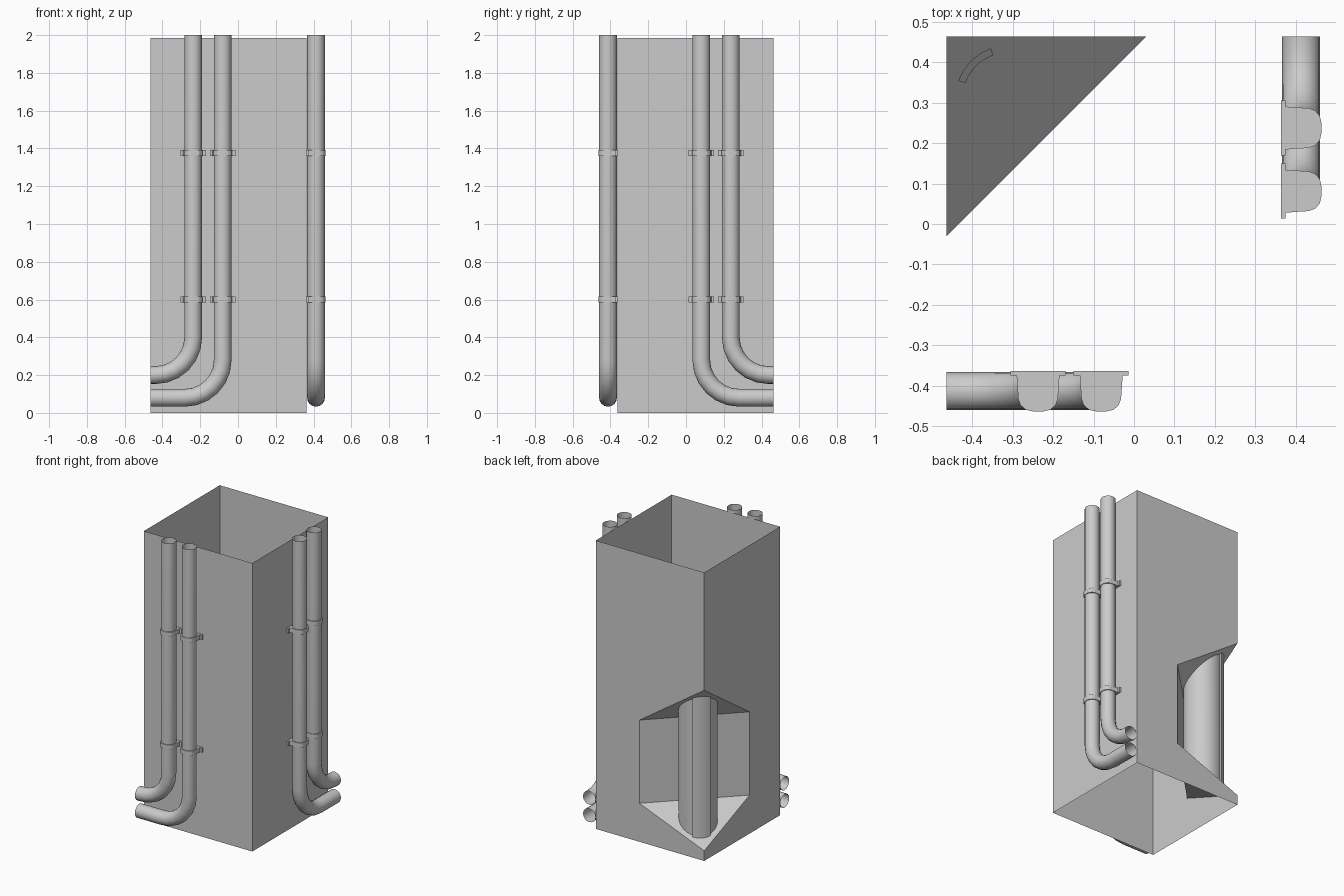
import bpy, bmesh
from math import sin, cos, pi, radians
from mathutils import Vector

if "Cube" in bpy.data.objects:
    bpy.data.objects.remove(bpy.data.objects["Cube"])

X0, X1, Y0, Y1, H = -0.463, 0.363, -0.363, 0.463, 1.985
LEG = 0.493                              # recess size along each wall
R, PIPE_Y = 0.047, -0.413


def make(name, verts, faces, smooth=False):
    bm = bmesh.new()
    vs = [bm.verts.new(v) for v in verts]
    for f in faces:
        bm.faces.new([vs[i] for i in f])
    bmesh.ops.recalc_face_normals(bm, faces=bm.faces)
    me = bpy.data.meshes.new(name)
    bm.to_mesh(me)
    bm.free()
    ob = bpy.data.objects.new(name, me)
    bpy.context.collection.objects.link(ob)
    if smooth:
        bpy.context.view_layer.objects.active = ob
        ob.select_set(True)
        bpy.ops.object.shade_smooth_by_angle(angle=radians(35))
        ob.select_set(False)
    return ob


def loft(rings, closed=True):
    """Join equal rings into a tube; returns vertices and faces."""
    n = len(rings[0])
    verts = [v for r in rings for v in r]
    faces = [(k*n + i, k*n + (i+1) % n, (k+1)*n + (i+1) % n, (k+1)*n + i)
             for k in range(len(rings)-1) for i in range(n if closed else n-1)]
    return verts, faces


def flip(v):
    """Reflect across the column's diagonal, front wall to right wall."""
    return Vector((-v[1], -v[0], v[2]))


# column shell, open at top and bottom, with the corner recess
make("column_shell", [
    (X0, Y0, 0), (X1, Y0, 0), (X1, Y1, 0), (X0, Y1, 0),
    (X0, Y0, H), (X1, Y0, H), (X1, Y1, H), (X0, Y1, H),
    (X0, Y1, 0.07), (X0, Y1, 1.175),
    (X0+LEG, Y1, 0.265), (X0+LEG, Y1, 0.838),
    (X0, Y1-LEG, 0.265), (X0, Y1-LEG, 0.838)],
    [(0, 1, 5, 4), (1, 2, 6, 5),
     (2, 3, 8, 10, 11, 9, 7, 6), (3, 0, 4, 7, 9, 13, 12, 8),
     (10, 12, 13, 11), (9, 11, 13), (8, 12, 10)])


def roof(x, y):
    return 1.175 - 0.337 * (x - X0 + Y1 - y) / LEG


def floor(x, y):
    return 0.07 + 0.195 * (x - X0 + Y1 - y) / LEG


# upright cylinder in the recess, trimmed to the sloped roof and floor
CX, CY, CR = X0 + 0.155, Y1 - 0.155, 0.122
ring = [(CX + CR*cos(2*pi*i/32), CY + CR*sin(2*pi*i/32)) for i in range(32)]
make("recess_cylinder", *loft([[(x, y, floor(x, y)) for x, y in ring],
                               [(x, y, roof(x, y)) for x, y in ring]]), smooth=True)

# raised curved strip on the cylinder's outer side
arc = [radians(135 + a) for a in range(-25, 26, 10)]
sec = [(CX + 0.134*cos(a), CY + 0.134*sin(a)) for a in arc]
sec += [(CX + 0.116*cos(a), CY + 0.116*sin(a)) for a in reversed(arc)]
v, f = loft([[(x, y, floor(x, y) - 0.006) for x, y in sec],
             [(x, y, roof(x, y) + 0.006) for x, y in sec]])
n = len(sec)
make("cylinder_strip", v, f + [tuple(range(n)), tuple(range(n, 2*n))], smooth=True)


def pipe_rings(px, pz, bend, sides=16, steps=6):
    """Drop down at x=px, bend, and run left at height pz."""
    path = [(px, 2.0, 0.0)]
    path += [(px - bend + bend*cos(t), pz + bend - bend*sin(t), t)
             for t in [pi/2*k/steps for k in range(steps+1)]]
    path.append((X0, pz, pi/2))
    return [[Vector((x + R*cos(a)*cos(t), PIPE_Y + R*sin(a), z - R*cos(a)*sin(t)))
             for a in [2*pi*i/sides for i in range(sides)]] for x, z, t in path]


def clamp_section(px):
    """D-shaped clamp with a flange on each side against the wall."""
    half = [(0.068, -0.363), (0.068, -0.374), (0.053, -0.374), (0.049, -0.432),
            (0.043, -0.448), (0.030, -0.459), (0.012, -0.463)]
    return [(px + x, y) for x, y in half] + [(px - x, y) for x, y in reversed(half)]


# pipes and their clamps on the front wall, reflected onto the right wall
for label, px, pz, bend in (("outer", -0.237, 0.2, 0.2), ("inner", -0.081, 0.08, 0.2)):
    pv, pf = loft(pipe_rings(px, pz, bend))
    make(f"front_{label}_pipe", pv, pf, smooth=True)
    make(f"right_{label}_pipe", [flip(p) for p in pv], pf, smooth=True)
    for level, z in (("lower", 0.6), ("upper", 1.377)):
        s = clamp_section(px)
        n = len(s)
        cv, cf = loft([[(x, y, z - 0.016) for x, y in s], [(x, y, z + 0.016) for x, y in s]])
        cf += [tuple(range(n)), tuple(range(n, 2*n))]
        make(f"front_{label}_{level}_clamp", cv, cf)
        make(f"right_{label}_{level}_clamp", [flip(p) for p in cv], cf)
